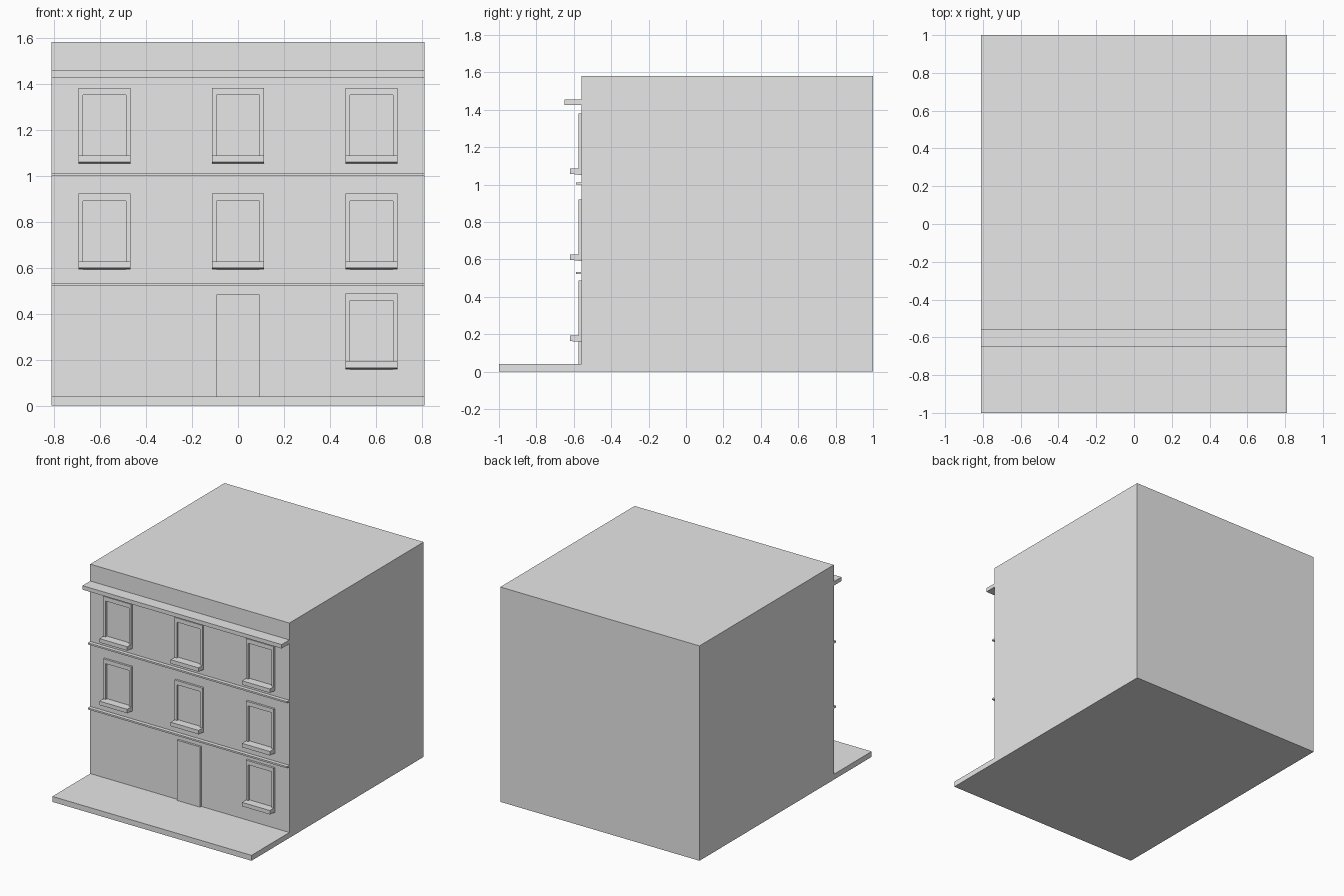
import bpy, bmesh
from mathutils import Vector

cube = bpy.data.objects.get("Cube")
if cube:
    bpy.data.objects.remove(cube)

grey = bpy.data.materials.new("plain_grey")
grey.use_nodes = True
grey.diffuse_color = (0.8, 0.8, 0.8, 1)
grey.node_tree.nodes["Principled BSDF"].inputs["Base Color"].default_value = (0.8, 0.8, 0.8, 1)

HALF = 0.81       # half the building width
WALL = -0.56      # facade plane
PAVE = 0.04       # pavement height


def prism(name, points, depth):
    """Extrude a closed outline of 3D points along a depth vector."""
    bm = bmesh.new()
    face = bm.faces.new([bm.verts.new(p) for p in points])
    result = bmesh.ops.extrude_face_region(bm, geom=[face], use_keep_orig=True)
    moved = [v for v in result["geom"] if isinstance(v, bmesh.types.BMVert)]
    bmesh.ops.translate(bm, verts=moved, vec=Vector(depth))
    bmesh.ops.recalc_face_normals(bm, faces=bm.faces)
    mesh = bpy.data.meshes.new(name)
    bm.to_mesh(mesh)
    bm.free()
    mesh.materials.append(grey)
    obj = bpy.data.objects.new(name, mesh)
    bpy.context.collection.objects.link(obj)
    return obj


def box(name, x0, x1, y0, y1, z0, z1):
    outline = [(x0, y0, z0), (x1, y0, z0), (x1, y0, z1), (x0, y0, z1)]
    return prism(name, outline, (0, y1 - y0, 0))


def window(label, x, top):
    half, inner, bottom = 0.113, 0.094, top - 0.329
    # Surround: an upside-down U, standing on the sill line
    lintel = top - 0.031
    outline = [(-half, bottom), (-half, top), (half, top), (half, bottom),
               (inner, bottom), (inner, lintel), (-inner, lintel), (-inner, bottom)]
    prism(label + "_surround", [(x + u, WALL, z) for u, z in outline], (0, -0.015, 0))
    # Sill: its underside rises slightly towards the front
    side = [(WALL, bottom), (WALL, bottom + 0.035),
            (WALL - 0.06, bottom + 0.035), (WALL - 0.06, bottom + 0.006)]
    prism(label + "_sill", [(x - half, y, z) for y, z in side], (2 * half, 0, 0))


# Main block and pavement
box("building_block", -HALF, HALF, WALL, 1, 0, 1.58)
box("pavement", -HALF, HALF, -1, WALL, 0, PAVE)

# Horizontal mouldings across the facade
for name, reach, low, high in (("cornice", 0.09, 1.427, 1.456),
                               ("upper_string_course", 0.027, 1.0, 1.012),
                               ("lower_string_course", 0.027, 0.522, 0.534)):
    box(name, -HALF, HALF, WALL - reach, WALL, low, high)

# Windows: three on each upper floor, one on the ground floor
columns = {"right": -0.58, "middle": 0, "left": 0.58}
for floor, top in (("second_floor", 1.381), ("first_floor", 0.921)):
    for column, x in columns.items():
        window(f"{floor}_{column}_window", x, top)
window("ground_floor_left_window", columns["left"], 0.487)

# Door panel
box("door", -0.094, 0.094, WALL - 0.015, WALL, PAVE, 0.483)
